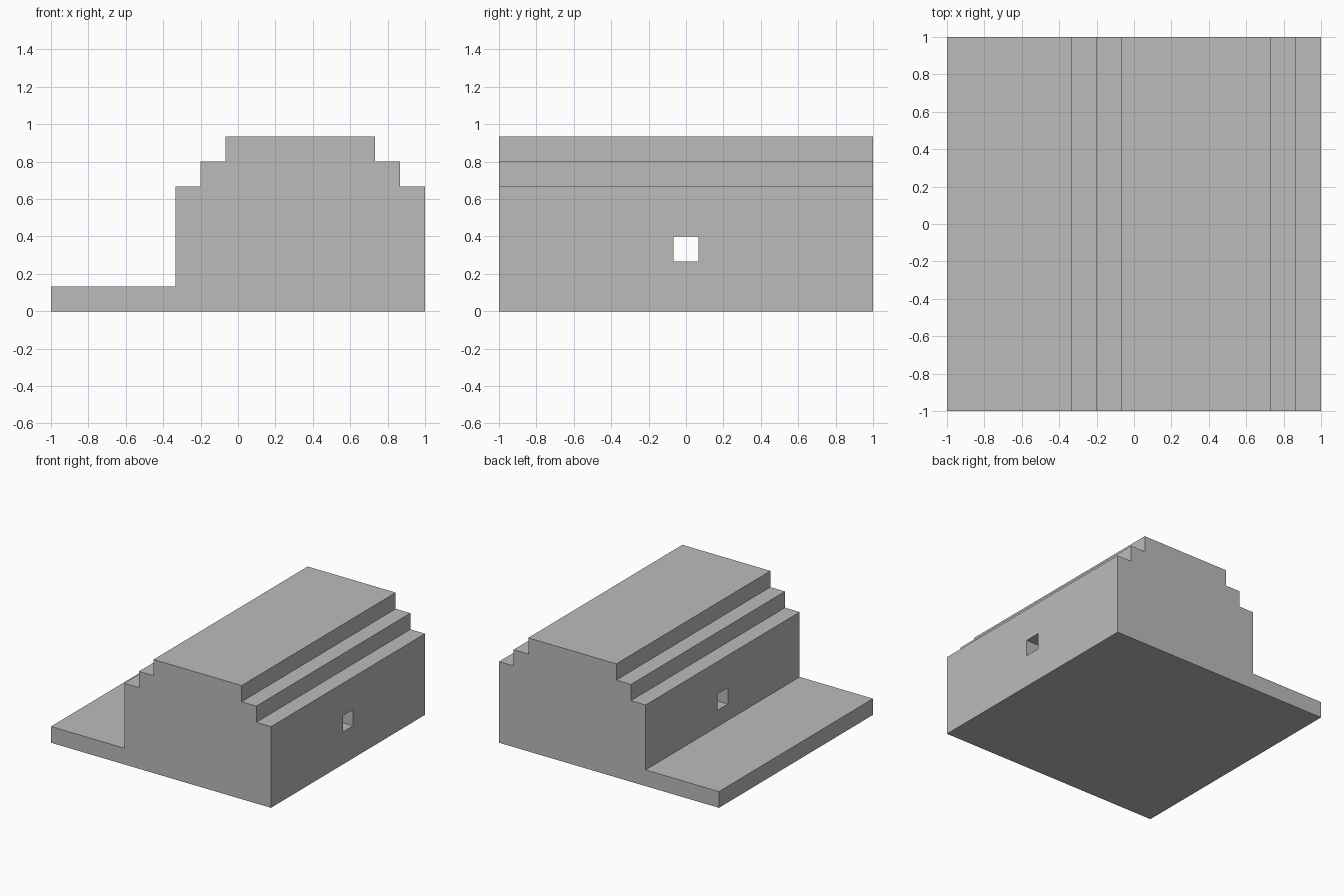
import bpy
import bmesh

cube = bpy.data.objects.get("Cube")
if cube:
    bpy.data.objects.remove(cube, do_unlink=True)

U = 2 / 15  # building module

# Single stone colour
stone = bpy.data.materials.new("plain_grey")
stone.use_nodes = True
GREY = (0.5, 0.5, 0.5, 1)
stone.diffuse_color = GREY
stone.node_tree.nodes["Principled BSDF"].inputs["Base Color"].default_value = GREY


def extrude_profile(name, points, vector):
    """Closed flat outline extruded into a solid prism."""
    bm = bmesh.new()
    face = bm.faces.new([bm.verts.new(p) for p in points])
    result = bmesh.ops.extrude_face_region(bm, geom=[face], use_keep_orig=True)
    moved = [v for v in result["geom"] if isinstance(v, bmesh.types.BMVert)]
    bmesh.ops.translate(bm, verts=moved, vec=vector)
    bmesh.ops.recalc_face_normals(bm, faces=bm.faces)
    mesh = bpy.data.meshes.new(name)
    bm.to_mesh(mesh)
    bm.free()
    mesh.materials.append(stone)
    obj = bpy.data.objects.new(name, mesh)
    bpy.context.collection.objects.link(obj)
    return obj


# House with stepped roof and low terrace, outlined in modules (x, z)
outline = [(0, 0), (15, 0), (15, 5), (14, 5), (14, 6), (13, 6), (13, 7),
           (7, 7), (7, 6), (6, 6), (6, 5), (5, 5), (5, 1), (0, 1)]
house = extrude_profile(
    "stepped_house", [(x * U - 1, -1, z * U) for x, z in outline], (0, 2, 0))

# Square window opening running straight through from side to side
h = U / 2
window = extrude_profile(
    "window_cutter",
    [(-1.2, y, z) for y, z in ((-h, 2 * U), (h, 2 * U), (h, 3 * U), (-h, 3 * U))],
    (2.4, 0, 0))
window.hide_render = True
window.hide_viewport = True
window.display_type = 'WIRE'

cut = house.modifiers.new("window_opening", 'BOOLEAN')
cut.operation = 'DIFFERENCE'
cut.solver = 'EXACT'
cut.object = window
